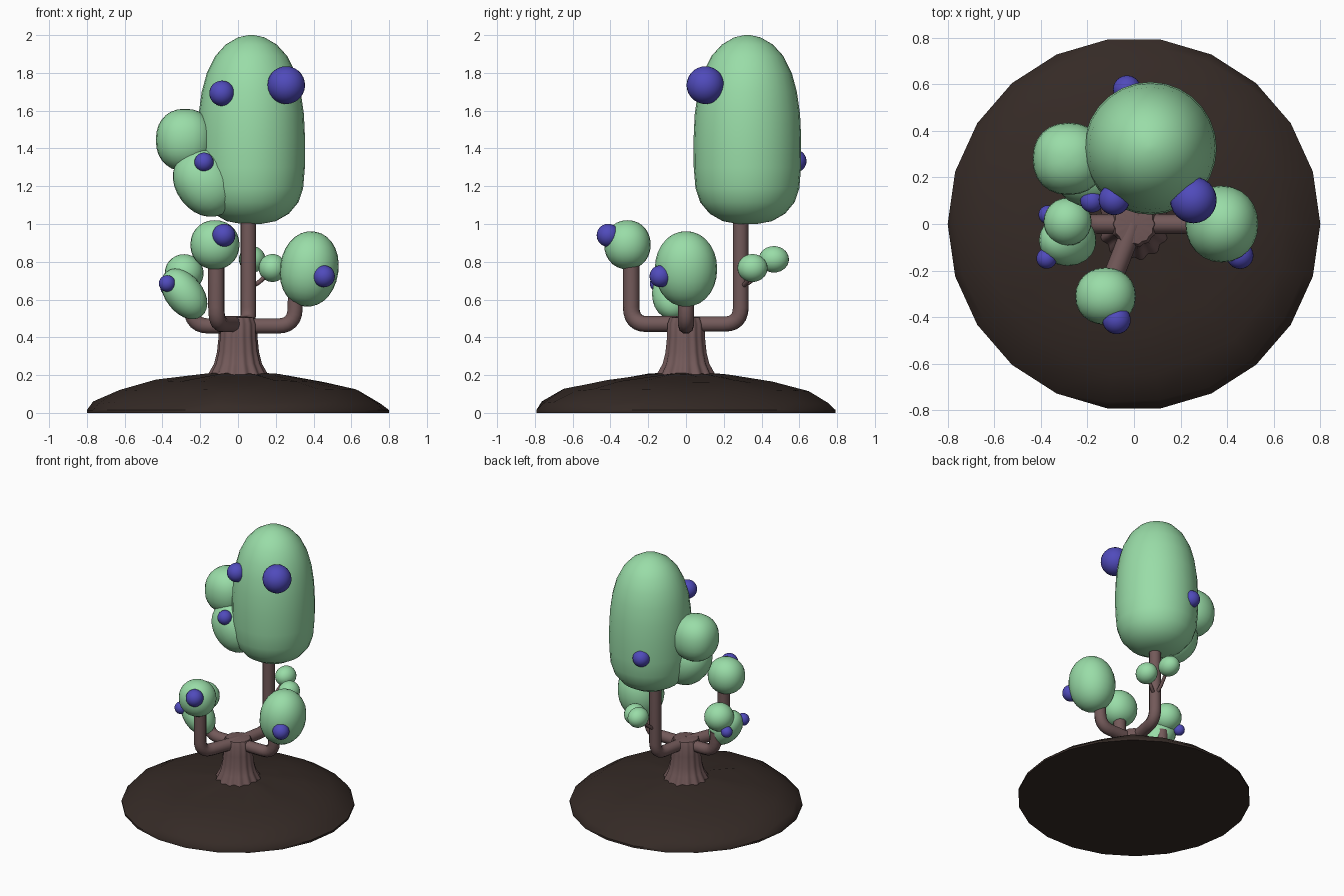
import bpy, bmesh, math, random
from mathutils import Vector

if "Cube" in bpy.data.objects:
    bpy.data.objects.remove(bpy.data.objects["Cube"])

random.seed(4)


def material(name, rgb):
    m = bpy.data.materials.new(name)
    m.diffuse_color = (*rgb, 1)
    m.use_nodes = True
    m.node_tree.nodes["Principled BSDF"].inputs["Base Color"].default_value = m.diffuse_color
    return m


LEAF = material("leaf_green", (0.32, 0.72, 0.39))
BERRY = material("berry_blue", (0.08, 0.07, 0.50))
BARK = material("bark", (0.17, 0.10, 0.10))
SOIL = material("soil", (0.035, 0.023, 0.019))


def finish(ob, mat, angle=40):
    ob.data.materials.append(mat)
    bpy.ops.object.select_all(action='DESELECT')
    ob.select_set(True)
    bpy.context.view_layer.objects.active = ob
    bpy.ops.object.shade_smooth_by_angle(angle=math.radians(angle))
    return ob


def lathe(name, profile, sides, mat, centre=(0, 0), wobble=lambda a, r, z: (r, z), angle=40):
    """Stack of rings (r, z) closed with a cap at each end."""
    bm = bmesh.new()
    rings = []
    for r, z in profile:
        ring = []
        for i in range(sides):
            a = 2 * math.pi * i / sides
            rr, zz = wobble(a, r, z)
            ring.append(bm.verts.new((centre[0] + rr * math.cos(a), centre[1] + rr * math.sin(a), zz)))
        rings.append(ring)
    for lo, hi in zip(rings, rings[1:]):
        for i in range(sides):
            j = (i + 1) % sides
            bm.faces.new((lo[i], lo[j], hi[j], hi[i]))
    bm.faces.new(rings[0][::-1])
    bm.faces.new(rings[-1])
    me = bpy.data.meshes.new(name)
    bm.to_mesh(me)
    bm.free()
    ob = bpy.data.objects.new(name, me)
    bpy.context.collection.objects.link(ob)
    return finish(ob, mat, angle)


def blob(name, loc, size, mat=LEAF, tilt=0, square=1.0):
    """Ellipsoid with half-sizes; square < 1 makes it boxier."""
    bpy.ops.mesh.primitive_uv_sphere_add(segments=24, ring_count=14, radius=1, location=loc)
    ob = bpy.context.object
    ob.name = name
    for v in ob.data.vertices:
        v.co = Vector([math.copysign(abs(c) ** square, c) * s if abs(c) > 1e-6 else 0
                       for c, s in zip(v.co, size)])
    ob.rotation_euler = (0, math.radians(tilt), 0)
    return finish(ob, mat, 60)


def tube(name, a, corner, b, radius, bend=0.09):
    """Round limb from a to b with a rounded elbow at corner."""
    a, c, b = Vector(a), Vector(corner), Vector(b)
    p = c + (a - c).normalized() * bend
    q = c + (b - c).normalized() * min(bend, (b - c).length * 0.9)
    pts = [a] + [p * (1 - t) ** 2 + c * 2 * t * (1 - t) + q * t * t
                 for t in [i / 6 for i in range(7)]] + [b]
    cu = bpy.data.curves.new(name, 'CURVE')
    cu.dimensions = '3D'
    cu.bevel_depth = radius
    cu.bevel_resolution = 3
    cu.use_fill_caps = True
    s = cu.splines.new('POLY')
    s.points.add(len(pts) - 1)
    for sp, co in zip(s.points, pts):
        sp.co = (*co, 1)
    ob = bpy.data.objects.new(name, cu)
    bpy.context.collection.objects.link(ob)
    bpy.ops.object.select_all(action='DESELECT')
    ob.select_set(True)
    bpy.context.view_layer.objects.active = ob
    bpy.ops.object.convert(target='MESH')
    return finish(bpy.context.object, BARK)


# Soil mound, slightly uneven
def uneven(a, r, z):
    if z < 0.02 or r < 0.02:
        return r, z
    return r * random.uniform(0.98, 1.01), z + random.uniform(-0.008, 0.008)


lathe("soil_mound", [(0.8, 0), (0.8, 0.015), (0.765, 0.055), (0.65, 0.12), (0.46, 0.168),
                     (0.22, 0.2), (0.01, 0.22)], 22, SOIL, wobble=uneven)


# Fluted trunk, flaring into roots
def flutes(a, r, z):
    return r * (1 + (0.03 + 0.4 * max(0, r - 0.1)) * math.cos(14 * a)), z


lathe("trunk", [(0.158, 0.17), (0.148, 0.21), (0.122, 0.26), (0.108, 0.32), (0.1, 0.40),
                (0.098, 0.47), (0.085, 0.505), (0.04, 0.51)], 84, BARK, wobble=flutes, angle=50)

# Four elbowed branches
tube("branch_right", (0, 0, 0.46), (0.3, 0, 0.46), (0.305, 0, 0.66), 0.042)
tube("branch_left", (0, 0, 0.46), (-0.245, 0, 0.46), (-0.25, 0, 0.62), 0.042)
tube("branch_front", (0, 0, 0.47), (-0.115, -0.29, 0.47), (-0.115, -0.29, 0.82), 0.044)
tube("branch_back", (0, 0, 0.47), (0.055, 0.29, 0.47), (0.055, 0.29, 1.08), 0.042)
# Twigs on the back branch
tube("twig_right", (0.055, 0.29, 0.66), (0.11, 0.32, 0.69), (0.18, 0.355, 0.76), 0.012, 0.02)
tube("twig_back", (0.055, 0.29, 0.66), (0.06, 0.36, 0.71), (0.08, 0.46, 0.8), 0.012, 0.02)

# Tall main crown
lathe("main_crown", [(0.05, 1.0), (0.13, 1.015), (0.2, 1.055), (0.25, 1.115), (0.275, 1.19),
                     (0.284, 1.3), (0.285, 1.45), (0.279, 1.58), (0.262, 1.7), (0.235, 1.8),
                     (0.19, 1.89), (0.135, 1.95), (0.07, 1.988), (0.015, 2.0)],
      28, LEAF, centre=(0.07, 0.325), angle=60)

# Smaller leaf clumps
for name, loc, size, tilt, sq in [
    ("side_clump_upper", (-0.28, 0.28, 1.445), (0.155, 0.155, 0.165), 0, 0.9),
    ("side_clump_lower", (-0.17, 0.22, 1.22), (0.16, 0.15, 0.19), -38, 0.95),
    ("right_crown", (0.377, 0, 0.762), (0.155, 0.165, 0.2), 8, 0.96),
    ("front_crown", (-0.122, -0.31, 0.89), (0.13, 0.123, 0.13), 0, 0.95),
    ("left_crown_upper", (-0.285, 0.01, 0.74), (0.103, 0.103, 0.1), 0, 1),
    ("left_crown_lower", (-0.285, -0.07, 0.63), (0.1, 0.11, 0.15), -38, 0.97),
    ("twig_clump_right", (0.182, 0.352, 0.767), (0.073, 0.08, 0.074), 0, 1),
    ("twig_clump_back", (0.075, 0.465, 0.813), (0.07, 0.08, 0.07), 0, 1),
]:
    blob(name, loc, size, LEAF, tilt, sq)

# Berries
for i, (x, y, z, r) in enumerate([
    (0.255, 0.103, 1.735, 0.1), (-0.085, 0.105, 1.692, 0.067), (-0.18, 0.1, 1.327, 0.051),
    (-0.03, 0.578, 1.333, 0.06), (0.455, -0.135, 0.723, 0.058), (-0.075, -0.412, 0.94, 0.061),
    (-0.375, -0.148, 0.685, 0.044), (-0.37, 0.04, 0.66, 0.04),
]):
    blob(f"berry_{i + 1}", (x, y, z), (r, r, r), BERRY)
